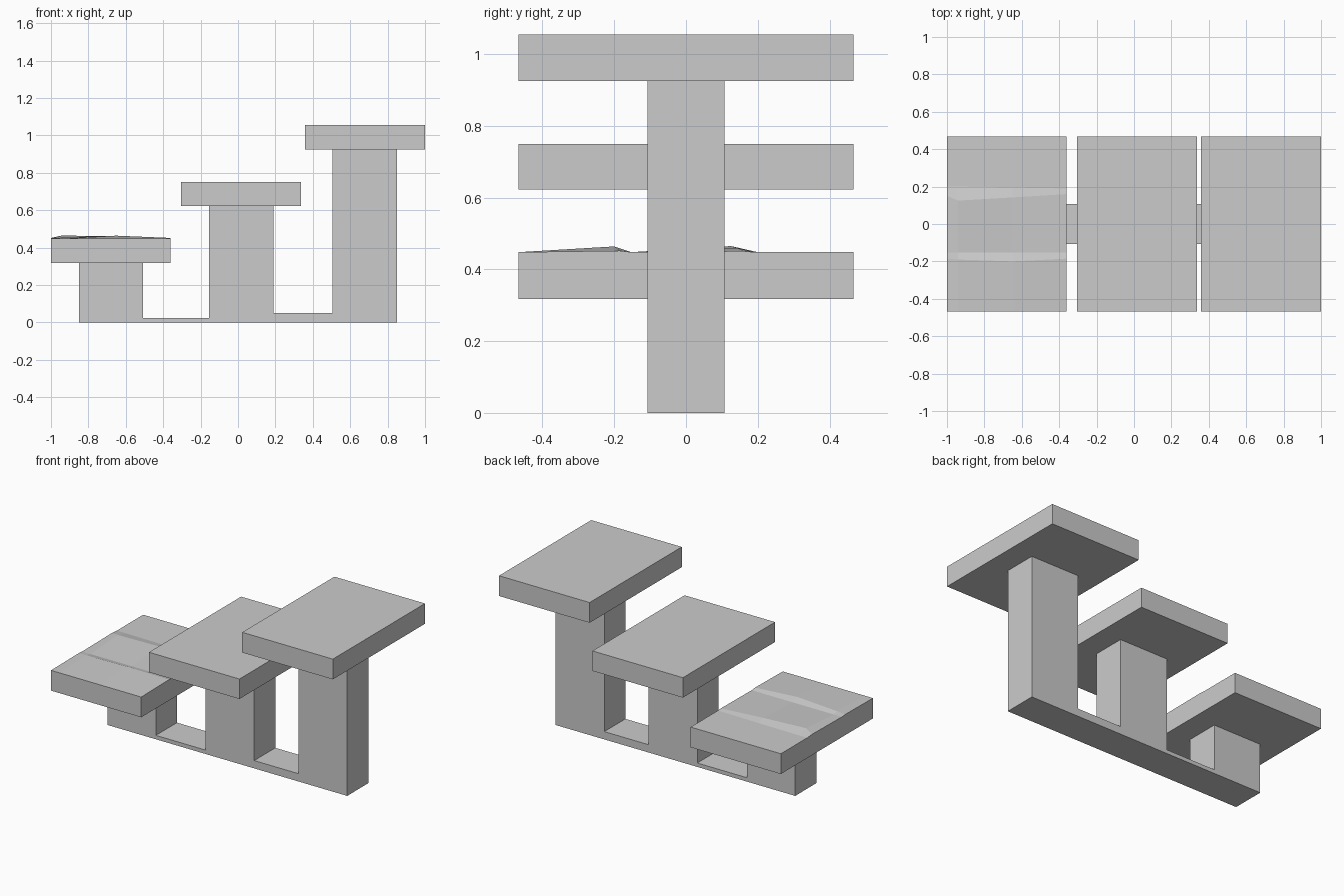
import bpy
import bmesh

if "Cube" in bpy.data.objects:
    bpy.data.objects.remove(bpy.data.objects["Cube"], do_unlink=True)

grey = bpy.data.materials.new("plain_grey")
grey.use_nodes = True
colour = (0.6, 0.6, 0.6, 1)
grey.diffuse_color = colour
grey.node_tree.nodes["Principled BSDF"].inputs["Base Color"].default_value = colour


def make_object(name, bm):
    bmesh.ops.recalc_face_normals(bm, faces=bm.faces)
    mesh = bpy.data.meshes.new(name)
    bm.to_mesh(mesh)
    bm.free()
    mesh.materials.append(grey)
    obj = bpy.data.objects.new(name, mesh)
    bpy.context.collection.objects.link(obj)
    return obj


def prism(name, outline, half_depth):
    """Extrude an x-z outline symmetrically along y."""
    bm = bmesh.new()
    face = bm.faces.new([bm.verts.new((x, -half_depth, z)) for x, z in outline])
    new = bmesh.ops.extrude_face_region(bm, geom=[face])["geom"]
    moved = [v for v in new if isinstance(v, bmesh.types.BMVert)]
    bmesh.ops.translate(bm, vec=(0, 2 * half_depth, 0), verts=moved)
    return make_object(name, bm)


def slab(name, x0, x1, z0, z1):
    return prism(name, [(x0, z0), (x1, z0), (x1, z1), (x0, z1)], DEPTH)


DEPTH = 0.467

# Three stepped posts joined by low connecting strips
prism("post_frame", [
    (-0.85, 0), (0.85, 0), (0.85, 0.925), (0.505, 0.925), (0.505, 0.05),
    (0.19, 0.05), (0.19, 0.622), (-0.155, 0.622), (-0.155, 0.025),
    (-0.508, 0.025), (-0.508, 0.318), (-0.85, 0.318)], 0.107)

# Flat platforms
slab("middle_platform", -0.305, 0.337, 0.622, 0.75)
slab("high_platform", 0.357, 1.0, 0.925, 1.055)

# Low platform, its top worn into two shallow ridges
LOW, TOP = 0.318, 0.448
columns = [-1.0, -0.94, -0.65, -0.36]
rows = [  # y and rise at each column, front to back
    [(-DEPTH, 0)] * 4,
    [(-0.185, 0.003), (-0.19, 0.006), (-0.2, 0.016), (-0.185, 0.004)],
    [(-0.152, 0)] * 4,
    [(0.15, 0.004), (0.125, 0.017), (0.142, 0.012), (0.16, 0.003)],
    [(0.2, 0), (0.2, 0), (0.195, 0), (0.19, 0)],
    [(DEPTH, 0)] * 4]
bm = bmesh.new()
grid = [[bm.verts.new((x, y, TOP + rise)) for x, (y, rise) in zip(columns, row)]
        for row in rows]
for near, far in zip(grid, grid[1:]):
    for i in range(len(columns) - 1):
        bm.faces.new((near[i], near[i + 1], far[i + 1], far[i]))
rim = [e for e in bm.edges if e.is_boundary]
new = bmesh.ops.extrude_edge_only(bm, edges=rim)["geom"]
for v in new:
    if isinstance(v, bmesh.types.BMVert):
        v.co.z = LOW
bmesh.ops.contextual_create(bm, geom=[e for e in bm.edges if e.is_boundary])
make_object("low_platform", bm)
